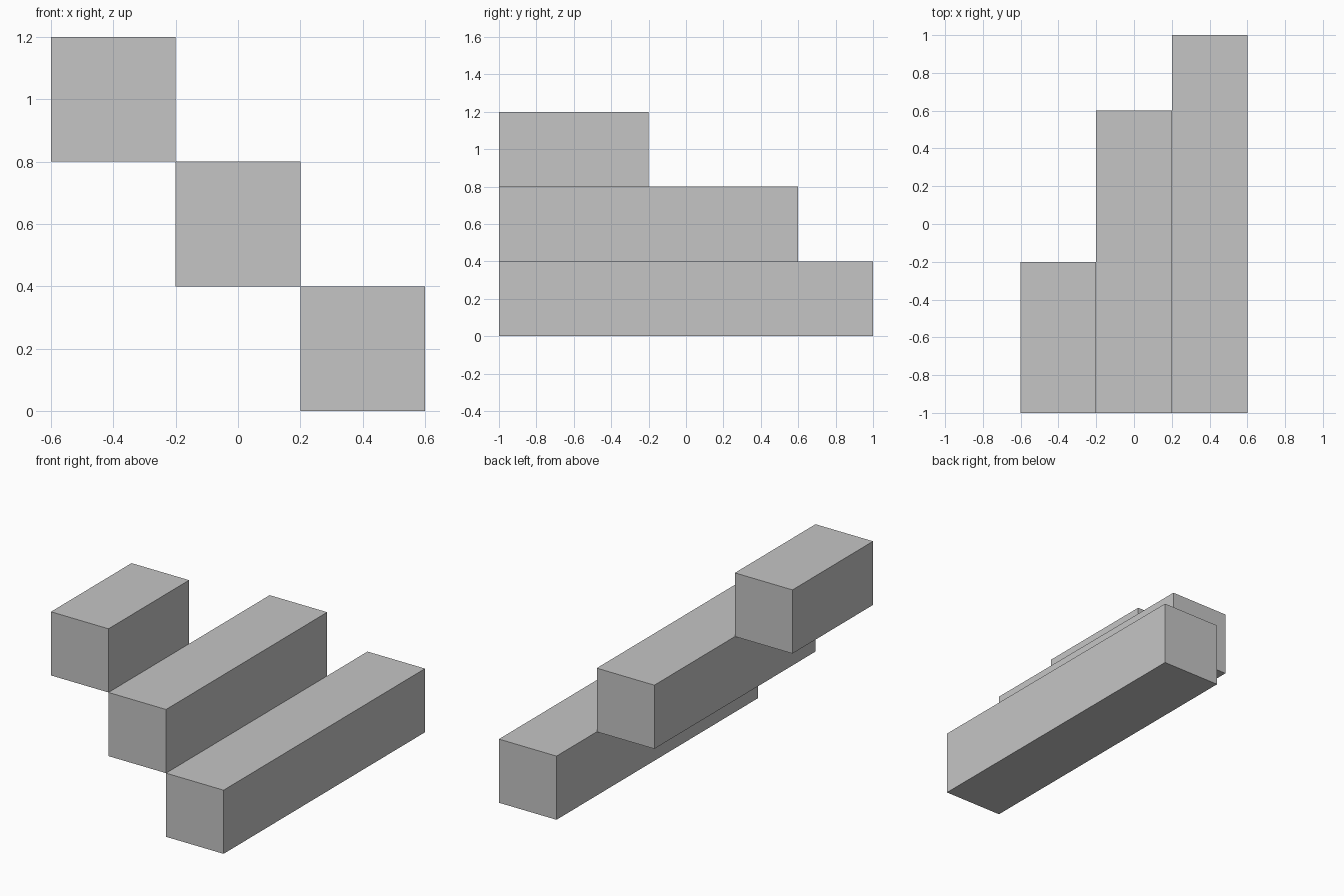
import bpy
import bmesh
from mathutils import Matrix, Vector

cube = bpy.data.objects.get("Cube")
if cube:
    bpy.data.objects.remove(cube, do_unlink=True)

# Single plain grey for every beam
grey = bpy.data.materials.new("light_grey")
grey.use_nodes = True
colour = (0.56, 0.56, 0.56, 1.0)
grey.diffuse_color = colour
grey.node_tree.nodes["Principled BSDF"].inputs["Base Color"].default_value = colour

SIDE = 0.4      # square cross-section of each beam
FRONT = -1.0    # shared front plane


def add_beam(name, x, bottom, length):
    """Square beam running back from the shared front plane."""
    bm = bmesh.new()
    place = Matrix.Translation(Vector((x, FRONT + length / 2, bottom + SIDE / 2)))
    scale = Matrix.Diagonal((SIDE, length, SIDE, 1.0))
    bmesh.ops.create_cube(bm, size=1.0, matrix=place @ scale)
    mesh = bpy.data.meshes.new(name)
    bm.to_mesh(mesh)
    bm.free()
    mesh.materials.append(grey)
    bpy.context.collection.objects.link(bpy.data.objects.new(name, mesh))


# Beams climb edge to edge towards the right, getting shorter
beams = (("lower_beam", 2.0), ("middle_beam", 1.6), ("upper_beam", 0.8))
for step, (name, length) in enumerate(beams):
    add_beam(name, SIDE * (1 - step), SIDE * step, length)
